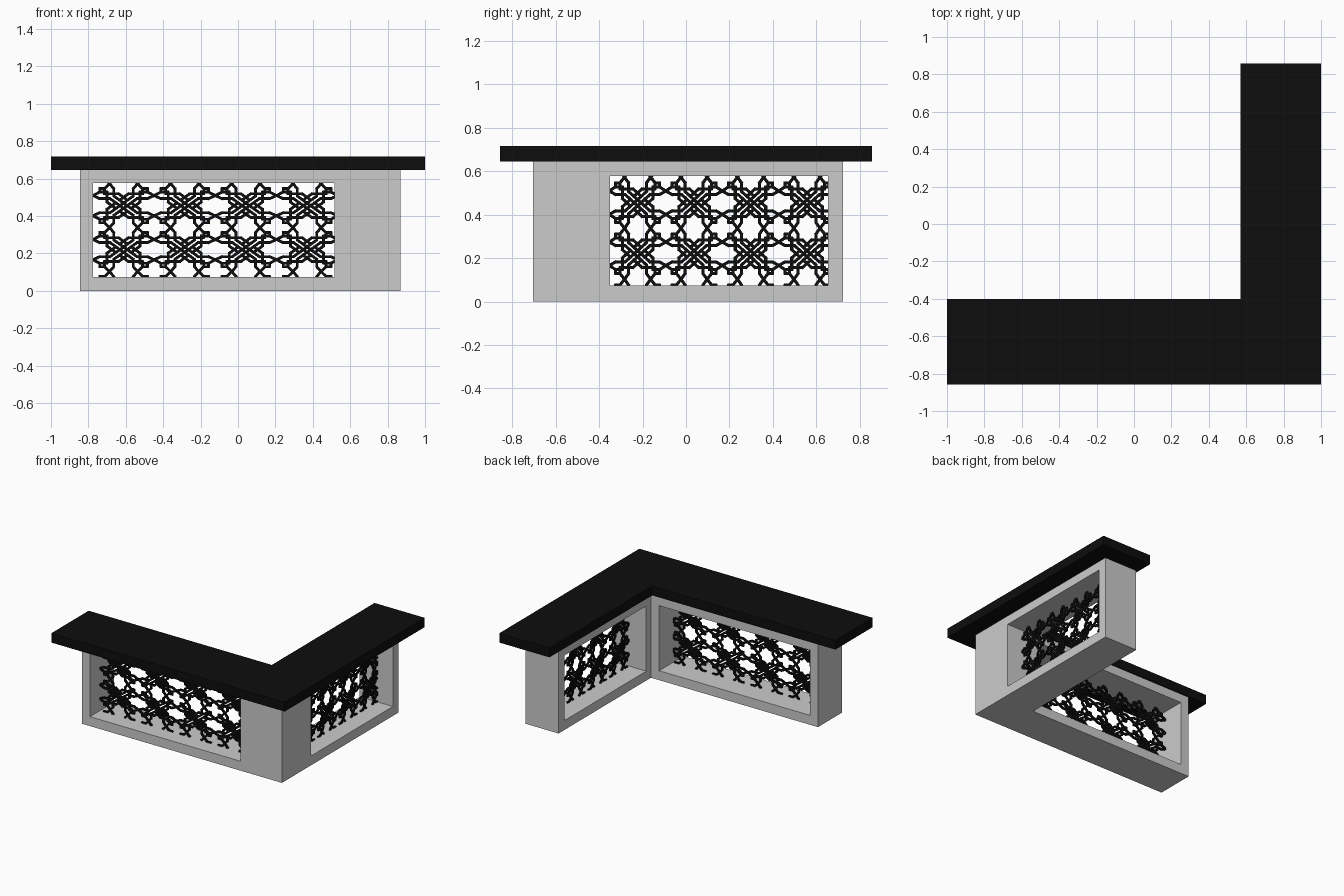
import bpy, bmesh
from mathutils import Vector

if "Cube" in bpy.data.objects:
    bpy.data.objects.remove(bpy.data.objects["Cube"])

black = bpy.data.materials.new("black")
black.diffuse_color = (0.004, 0.004, 0.004, 1)
black.use_nodes = True
black.node_tree.nodes["Principled BSDF"].inputs["Base Color"].default_value = black.diffuse_color


def make_object(name, bm, mat=None):
    bmesh.ops.recalc_face_normals(bm, faces=bm.faces)
    me = bpy.data.meshes.new(name)
    bm.to_mesh(me)
    bm.free()
    ob = bpy.data.objects.new(name, me)
    bpy.context.collection.objects.link(ob)
    if mat:
        me.materials.append(mat)
    return ob


def prism(name, outline, z0, z1, mat=None):
    bm = bmesh.new()
    face = bm.faces.new([bm.verts.new((x, y, z0)) for x, y in outline])
    ext = bmesh.ops.extrude_face_region(bm, geom=[face], use_keep_orig=True)
    top = [v for v in ext["geom"] if isinstance(v, bmesh.types.BMVert)]
    bmesh.ops.translate(bm, verts=top, vec=(0, 0, z1 - z0))
    return make_object(name, bm, mat)


def l_outline(x0, y0, x1, y1, xi, yi):
    return [(x0, y0), (x1, y0), (x1, y1), (xi, y1), (xi, yi), (x0, yi)]


def rect(x0, y0, x1, y1):
    return [(x0, y0), (x1, y0), (x1, y1), (x0, y1)]


# L-shaped worktop and body
prism("worktop", l_outline(-1, -0.857, 1, 0.857, 0.57, -0.40), 0.645, 0.717, black)
body = prism("counter_body", l_outline(-0.845, -0.705, 0.87, 0.723, 0.586, -0.408), 0, 0.645)

# Openings through both arms
for name, outline in (("front_opening_cutter", rect(-0.775, -0.8, 0.515, -0.37)),
                      ("side_opening_cutter", rect(0.55, -0.35, 0.95, 0.653))):
    cutter = prism(name, outline, 0.073, 0.577)
    cutter.hide_render = True
    cutter.display_type = 'WIRE'
    mod = body.modifiers.new(name, 'BOOLEAN')
    mod.operation = 'DIFFERENCE'
    mod.solver = 'EXACT'
    mod.object = cutter
bpy.context.view_layer.objects.active = body
for mod in list(body.modifiers):
    cutter = mod.object
    bpy.ops.object.modifier_apply(modifier=mod.name)
    bpy.data.objects.remove(cutter)

# Strands of one interlace tile, in tile units around the tile centre
STRANDS = [
    [(0.5, 0.23), (0.39, 0.31), (0.39, 0.39), (0.31, 0.39), (0.23, 0.5)],
    [(0.5, 0.23), (0.39, 0.16), (0.22, 0.16), (-0.16, -0.22), (-0.16, -0.39), (-0.23, -0.5)],
    [(0.23, 0.5), (0.16, 0.39), (0.16, 0.22), (-0.22, -0.16), (-0.39, -0.16), (-0.5, -0.23)],
    [(0.39, 0.31), (0.27, 0.31), (0.27, 0.08), (0.15, -0.04)],
    [(0.31, 0.39), (0.31, 0.27), (0.08, 0.27), (-0.04, 0.15)],
]


def strip(bm, a, b, w, depth):
    d = (b - a).normalized()
    n = Vector((-d.y, d.x)) * w / 2
    a, b = a - d * w * 0.35, b + d * w * 0.35
    rings = [[bm.verts.new((p.x, s, p.y)) for p in (a + n, b + n, b - n, a - n)]
             for s in (-depth / 2, depth / 2)]
    bm.faces.new(rings[0])
    bm.faces.new(rings[1][::-1])
    for i in range(4):
        j = (i + 1) % 4
        bm.faces.new((rings[0][i], rings[1][i], rings[1][j], rings[0][j]))


def lattice(name, width, first, pu, w, place):
    bm = bmesh.new()
    for i in range(5):
        for z in (0.22, 0.455, 0.69, -0.015):
            centre = Vector((first + i * pu, z))
            done = set()
            for line in STRANDS:
                for sx in (1, -1):
                    for sy in (1, -1):
                        for p, q in zip(line, line[1:]):
                            key = frozenset(((p[0] * sx, p[1] * sy), (q[0] * sx, q[1] * sy)))
                            if key in done:
                                continue
                            done.add(key)
                            a, b = (centre + Vector((k[0] * sx * pu, k[1] * sy * 0.235)) for k in (p, q))
                            strip(bm, a, b, w, 0.012)
    # Trim to the opening
    for co, no in (((0, 0, 0), (-1, 0, 0)), ((width, 0, 0), (1, 0, 0)),
                   ((0, 0, 0.073), (0, 0, -1)), ((0, 0, 0.577), (0, 0, 1))):
        bmesh.ops.bisect_plane(bm, geom=bm.verts[:] + bm.edges[:] + bm.faces[:],
                               plane_co=co, plane_no=no, clear_outer=True)
    for v in bm.verts:
        v.co = place(*v.co)
    make_object(name, bm, black)


# Pierced screens set inside the openings
lattice("front_screen", 1.29, 0.163, 0.327, 0.015, lambda u, d, z: (-0.775 + u, -0.58 + d, z))
lattice("side_screen", 1.003, 0.127, 0.26, 0.014, lambda u, d, z: (0.735 + d, -0.35 + u, z))
